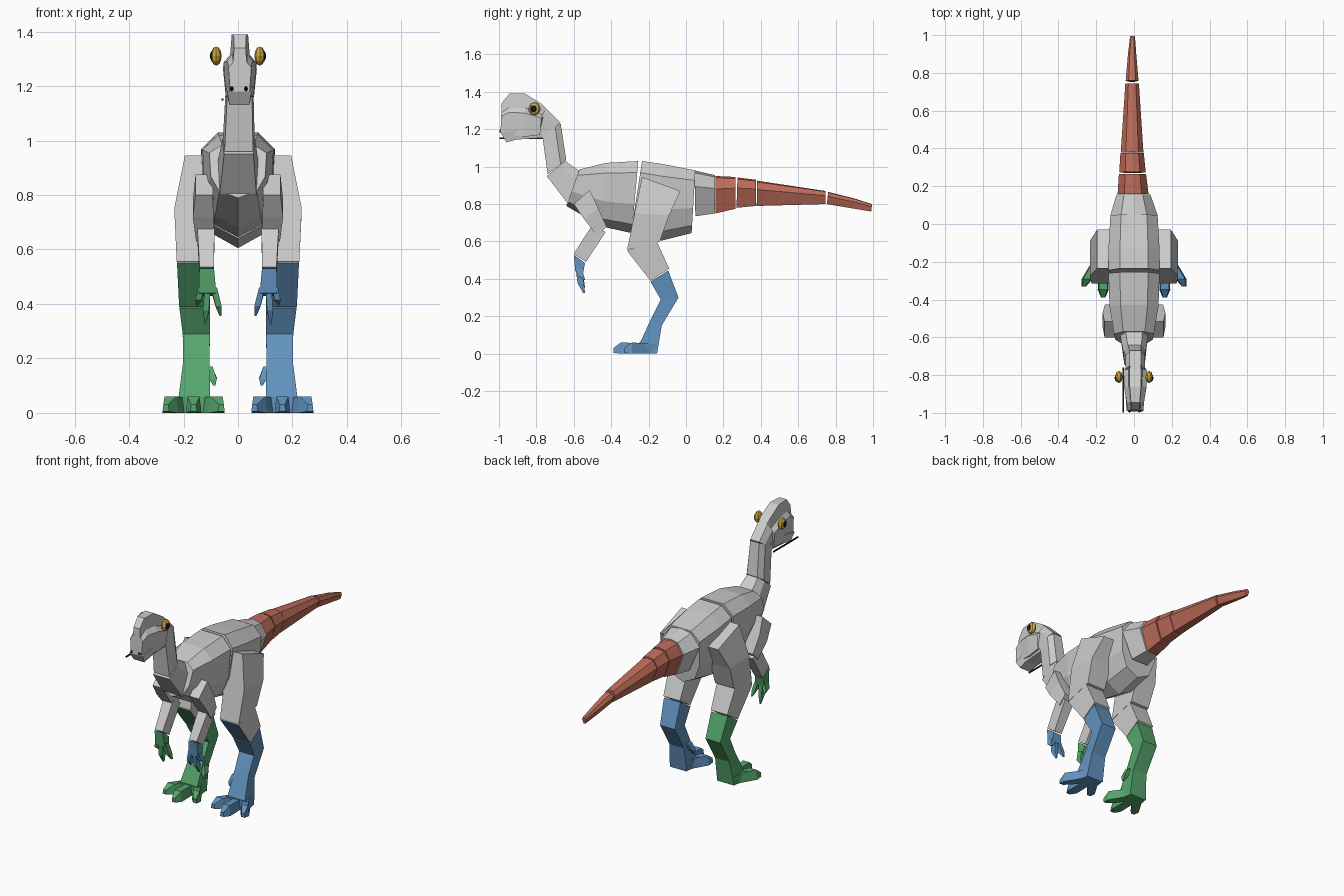
import bpy, bmesh
from mathutils import Matrix


def material(name, rgb):
    m = bpy.data.materials.new(name)
    m.diffuse_color = (*rgb, 1)
    return m


BLUE = material("blue", (.12, .29, .52))
GREEN = material("green", (.09, .38, .15))
RED = material("red", (.52, .15, .10))
YELLOW = material("yellow", (.65, .40, .05))
BLACK = material("black", (.01, .01, .01))

# Half cross-sections: (fraction from top edge to bottom edge, width factor)
BOX = [(0, 1), (1, 1)]
BODY = [(0, .55), (.16, 1), (.6, .95), (.88, .65), (1, 0)]
TAIL = [(0, 0), (.05, .55), (.35, 1), (1, .45)]
NECK = [(0, .6), (.3, 1), (1, .9)]
SKULL = [(0, .5), (.33, .6), (.45, 1), (1, .85)]


def add(name, bm, mat=None):
    bmesh.ops.recalc_face_normals(bm, faces=bm.faces)
    me = bpy.data.meshes.new(name)
    bm.to_mesh(me)
    bm.free()
    ob = bpy.data.objects.new(name, me)
    bpy.context.collection.objects.link(ob)
    if mat:
        me.materials.append(mat)
    return ob


def loft(name, rings, prof=BOX, mat=None):
    """Each ring: top (y, z), bottom (y, z), half width, centre x."""
    bm = bmesh.new()
    loops = []
    for ty, tz, by, bz, w, xc in rings:
        pts = [(w * k, t) for t, k in prof]
        pts += [(-x, t) for x, t in reversed(pts) if x > 0]
        loops.append([bm.verts.new((xc + x, ty + (by - ty) * t, tz + (bz - tz) * t))
                      for x, t in pts])
    n = len(loops[0])
    for a, b in zip(loops, loops[1:]):
        for i in range(n):
            j = (i + 1) % n
            bm.faces.new((a[i], a[j], b[j], b[i]))
    bm.faces.new(loops[0])
    bm.faces.new(loops[-1])
    return add(name, bm, mat)


def ball(name, loc, size, mat, u=8, v=6):
    bm = bmesh.new()
    bmesh.ops.create_uvsphere(bm, u_segments=u, v_segments=v, radius=1)
    bmesh.ops.transform(bm, verts=bm.verts,
                        matrix=Matrix.Translation(loc) @ Matrix.Diagonal((*size, 1)))
    add(name, bm, mat)


# Torso
loft("chest", [(-.57, .985, -.64, .79, .105, 0), (-.43, 1.02, -.45, .68, .13, 0),
               (-.255, 1.03, -.29, .645, .135, 0)], BODY)
loft("pelvis", [(-.235, 1.03, -.295, .64, .135, 0), (-.13, 1.015, -.13, .605, .135, 0),
                (.05, .98, .03, .645, .125, 0)], BODY)
loft("tail_root", [(.045, .98, .05, .735, .125, 0), (.155, .955, .155, .75, .09, -.003)], TAIL)

# Tail segments
loft("tail_1", [(.158, .95, .158, .75, .082, -.005), (.265, .945, .265, .775, .072, -.008)], TAIL, RED)
loft("tail_2", [(.275, .942, .27, .78, .07, -.008), (.375, .93, .375, .79, .062, -.01)], TAIL, RED)
loft("tail_3", [(.38, .925, .378, .79, .06, -.01), (.745, .87, .745, .80, .036, -.01)], TAIL, RED)
loft("tail_tip", [(.76, .865, .753, .80, .034, -.01), (.90, .83, .90, .775, .022, -.01),
                  (.995, .80, .99, .76, .013, -.008)], TAIL, RED)

# Neck
loft("neck_base", [(-.56, .97, -.63, .80, .075, 0), (-.645, 1.03, -.745, .95, .06, .003)], NECK)
loft("neck_middle", [(-.64, 1.035, -.74, .96, .058, .003), (-.67, 1.23, -.77, 1.18, .05, .006)], NECK)
loft("neck_top", [(-.67, 1.235, -.76, 1.17, .05, .006), (-.75, 1.315, -.81, 1.19, .052, .007)], NECK)

# Head
loft("skull", [(-.985, 1.34, -.992, 1.18, .042, .007), (-.945, 1.39, -.945, 1.17, .046, .007),
               (-.86, 1.39, -.86, 1.16, .06, .007), (-.77, 1.335, -.78, 1.17, .062, .007),
               (-.75, 1.315, -.78, 1.2, .055, .007)], SKULL)
loft("jaw", [(-.99, 1.18, -.96, 1.13, .045, .005), (-.905, 1.20, -.905, 1.145, .05, .005),
             (-.755, 1.20, -.755, 1.155, .05, .005)], [(0, 1), (1, .8)])
loft("mouth_line", [(-.997, 1.155, -.997, 1.147, .003, -.057),
                    (-.76, 1.155, -.76, 1.147, .003, -.057)], BOX, BLACK)

for s, side, col in ((1, "right", BLUE), (-1, "left", GREEN)):
    # Eye, pupil and nostril
    ball(f"{side}_eye", (s * .08, -.81, 1.31), (.02, .033, .035), YELLOW)
    ball(f"{side}_pupil", (s * .094, -.815, 1.31), (.009, .018, .019), BLACK)
    ball(f"{side}_nostril", (.003 + s * .026, -.99, 1.19), (.009, .008, .009), BLACK, 6, 4)

    # Leg: ring edges run from back to front
    loft(f"{side}_thigh", [(-.03, .87, -.235, .945, .04, s * .155), (-.09, .74, -.275, .75, .068, s * .166),
                           (-.14, .60, -.315, .555, .063, s * .162)])
    knee = loft(f"{side}_knee", [(-.16, .61, -.315, .55, .062, s * .162),
                                 (-.09, .455, -.19, .39, .056, s * .16)])
    knee.data.materials.append(None)
    knee.data.materials.append(col)
    for f in knee.data.polygons:       # coloured front face of the knee
        if f.normal.y < -.5 and f.normal.z < 0 and f.center.y < -.22 and f.center.z < .5:
            f.material_index = 1
    loft(f"{side}_shank", [(-.095, .445, -.19, .385, .056, s * .159), (-.04, .30, -.135, .29, .05, s * .153)],
         BOX, col)
    loft(f"{side}_ankle", [(-.04, .30, -.135, .29, .05, s * .153), (-.13, .15, -.185, .19, .048, s * .153),
                           (-.155, 0, -.245, .06, .058, s * .16)], BOX, col)
    loft(f"{side}_foot", [(-.155, .05, -.155, 0, .052, s * .16), (-.25, .06, -.25, 0, .072, s * .163)],
         BOX, col)
    for i, (dx, tip) in enumerate(((-.085, -.33), (0, -.388), (.085, -.33))):
        x, y = .163 + dx, tip + .04
        loft(f"{side}_toe_{i}", [(-.2, .055, -.2, 0, .026, s * (.163 + dx * .4)),
                                 (y, .06, y, 0, .029, s * x),
                                 (tip, .03, tip, .005, .012, s * (x + dx * .2))],
             [(0, .75), (1, 1)], col)
    loft(f"{side}_dewclaw", [(-.155, .165, -.19, .17, .012, s * .105), (-.17, .13, -.205, .125, .014, s * .092),
                             (-.195, .10, -.205, .10, .004, s * .087)], BOX, col)

    # Arm
    loft(f"{side}_upper_arm", [(-.515, .875, -.60, .80, .032, s * .124), (-.47, .78, -.545, .72, .038, s * .128),
                               (-.425, .68, -.475, .63, .032, s * .122)])
    loft(f"{side}_forearm", [(-.43, .65, -.50, .69, .032, s * .118), (-.535, .49, -.60, .535, .026, s * .115)])
    loft(f"{side}_hand", [(-.54, .485, -.60, .53, .027, s * .115), (-.55, .43, -.592, .44, .032, s * .112)],
         BOX, col)
    for i, (x, dx, dz) in enumerate(((.088, -.024, -.085), (.112, .008, -.115), (.135, .015, -.045))):
        loft(f"{side}_finger_{i}", [(-.555, .45, -.59, .46, .011, s * x),
                                    (-.545, .44 + dz * .6, -.58, .44 + dz * .55, .011, s * (x + dx * .7)),
                                    (-.54, .44 + dz, -.55, .44 + dz, .003, s * (x + dx))], BOX, col)
